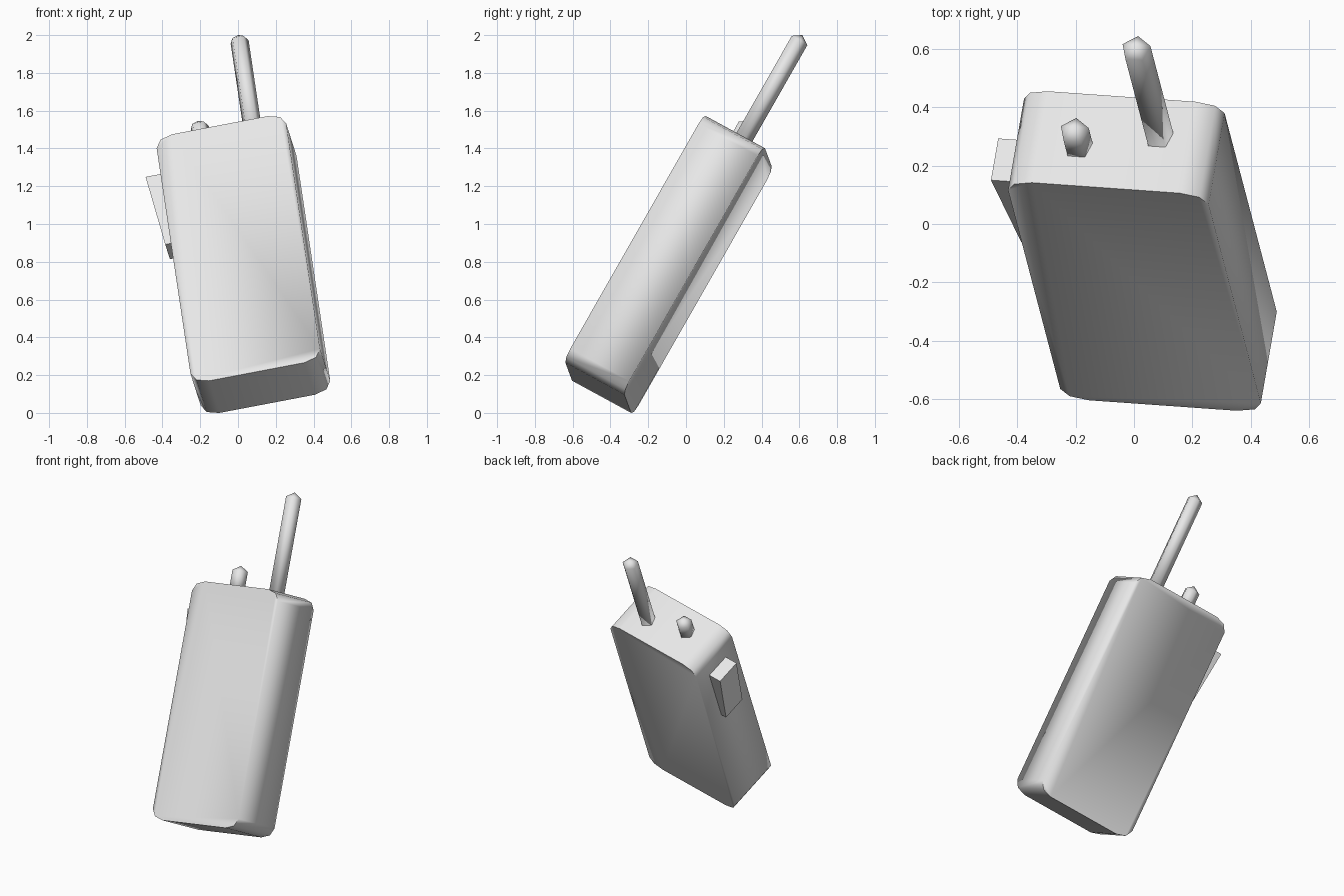
import bpy, bmesh, math
from mathutils import Vector, Matrix

cube = bpy.data.objects.get("Cube")
if cube:
    bpy.data.objects.remove(cube, do_unlink=True)

# Tilted frame of the handset: width, depth and length axes
length = Vector((-0.129, 0.491, 0.861)).normalized()
width = Vector((0.98, -0.069, 0.187))
width = (width - length * width.dot(length)).normalized()
depth = length.cross(width)
TILT = Matrix((width, depth, length)).transposed().to_4x4()

GREY = (0.8, 0.8, 0.8, 1)
grey = bpy.data.materials.new("light grey")
grey.use_nodes = True
grey.diffuse_color = GREY
grey.node_tree.nodes["Principled BSDF"].inputs["Base Color"].default_value = GREY


def finish(name, bm, smooth):
    bmesh.ops.recalc_face_normals(bm, faces=bm.faces)
    for f in bm.faces:
        f.smooth = smooth
    mesh = bpy.data.meshes.new(name)
    bm.to_mesh(mesh)
    bm.free()
    mesh.materials.append(grey)
    ob = bpy.data.objects.new(name, mesh)
    bpy.context.collection.objects.link(ob)
    ob.matrix_world = TILT
    return ob


def prism(outline, y0, y1):
    """Extrude an outline in the width/length plane along the depth."""
    bm = bmesh.new()
    face = bm.faces.new([bm.verts.new((x, y0, z)) for x, z in outline])
    ret = bmesh.ops.extrude_face_region(bm, geom=[face], use_keep_orig=True)
    new = [g for g in ret["geom"] if isinstance(g, bmesh.types.BMVert)]
    bmesh.ops.translate(bm, verts=new, vec=(0, y1 - y0, 0))
    return bm


def peg(name, x, y, z0, z1, tip, r=0.051, sides=5):
    """Five-sided rod with a low pointed end."""
    bm = bmesh.new()
    rings = []
    for z in (z0, z1):
        rings.append([bm.verts.new((x + r * math.sin(math.tau * i / sides),
                                    y + r * math.cos(math.tau * i / sides), z))
                      for i in range(sides)])
    apex = bm.verts.new((x, y, tip))
    low, high = rings
    bm.faces.new(low)
    for i in range(sides):
        j = (i + 1) % sides
        bm.faces.new((low[i], low[j], high[j], high[i]))
        bm.faces.new((high[i], high[j], apex))
    return finish(name, bm, True)


# Body: rounded rectangle with two-step corners, extruded through the depth
X0, X1, Z0, Z1 = -0.169, 0.531, -0.13, 1.385
RX, RZ = 0.092, 0.066
outline = []
corners = ((X1 - RX, Z1 - RZ), (X0 + RX, Z1 - RZ), (X0 + RX, Z0 + RZ), (X1 - RX, Z0 + RZ))
for k, (cx, cz) in enumerate(corners):
    for step in range(3):
        a = math.radians(90 * k + 45 * step)
        outline.append((cx + RX * math.cos(a), cz + RZ * math.sin(a)))
bm = prism(outline, -0.627, -0.267)
# Crease the end rims, leave the long side edges soft
for e in bm.edges:
    a, b = (v.co for v in e.verts)
    along_rim = abs(a.y - b.y) < 1e-4
    e.smooth = not (along_rim and abs(a.x - b.x) > 1e-3)
finish("body", bm, True)

# Wedge-shaped push button on the side
button = [(-0.15, 0.787), (-0.207, 0.787), (-0.257, 1.213), (-0.15, 1.213)]
finish("side_button", prism(button, -0.534, -0.370), False)

# Antenna and control knob on the top end
peg("antenna", 0.332, -0.411, 1.36, 1.991, 2.025)
peg("knob", 0.060, -0.472, 1.36, 1.490, 1.523)
